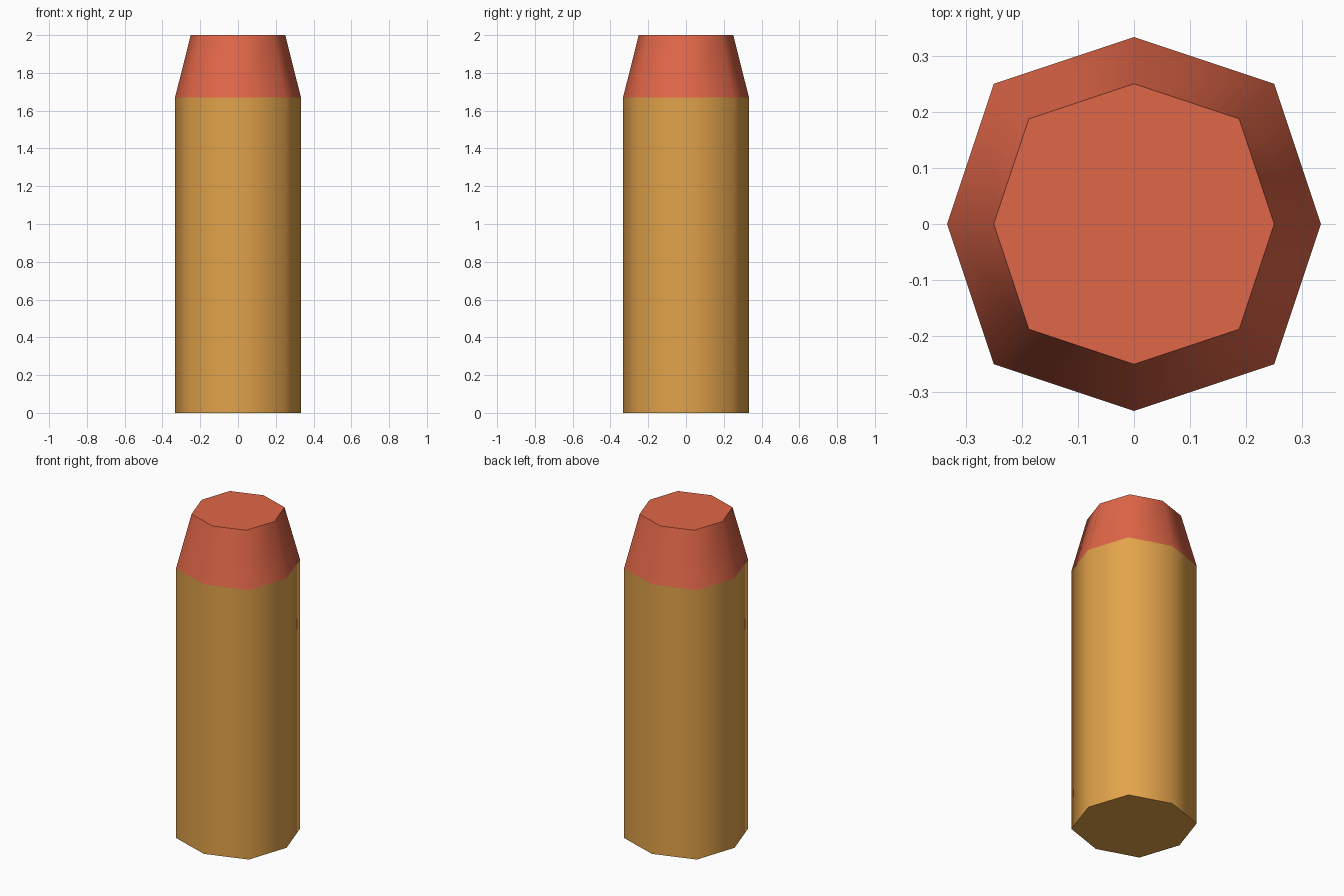
import bpy
import bmesh
import math

cube = bpy.data.objects.get("Cube")
if cube:
    bpy.data.objects.remove(cube, do_unlink=True)


def make_material(name, color):
    mat = bpy.data.materials.new(name)
    mat.use_nodes = True
    mat.diffuse_color = color
    mat.node_tree.nodes["Principled BSDF"].inputs["Base Color"].default_value = color
    return mat


def octagon(bm, axis_radius, z):
    """Ring of eight corners; the diagonal corners sit slightly further out."""
    diagonal_radius = axis_radius * 0.75 * math.sqrt(2)
    ring = []
    for i in range(8):
        r = diagonal_radius if i % 2 else axis_radius
        a = i * math.pi / 4
        ring.append(bm.verts.new((r * math.cos(a), r * math.sin(a), z)))
    return ring


def make_section(name, low, high, cap, mat):
    """Smooth-sided octagonal section, closed by a flat cap at one end."""
    bm = bmesh.new()
    bottom, top = octagon(bm, *low), octagon(bm, *high)
    for i in range(8):
        j = (i + 1) % 8
        side = bm.faces.new((bottom[i], bottom[j], top[j], top[i]))
        side.smooth = True
    end = bm.faces.new(top if cap == "top" else bottom[::-1])
    for edge in end.edges:
        edge.smooth = False
    mesh = bpy.data.meshes.new(name)
    bm.to_mesh(mesh)
    bm.free()
    mesh.materials.append(mat)
    obj = bpy.data.objects.new(name, mesh)
    bpy.context.collection.objects.link(obj)
    return obj


golden = make_material("golden_orange", (0.76, 0.366, 0.069, 1))
red = make_material("coral_red", (0.745, 0.133, 0.065, 1))

# Straight foam body, then the tapered tip
shoulder = (1 / 3, 1.67)
make_section("dart_body", (1 / 3, 0), shoulder, "bottom", golden)
make_section("dart_tip", shoulder, (0.25, 2), "top", red)
